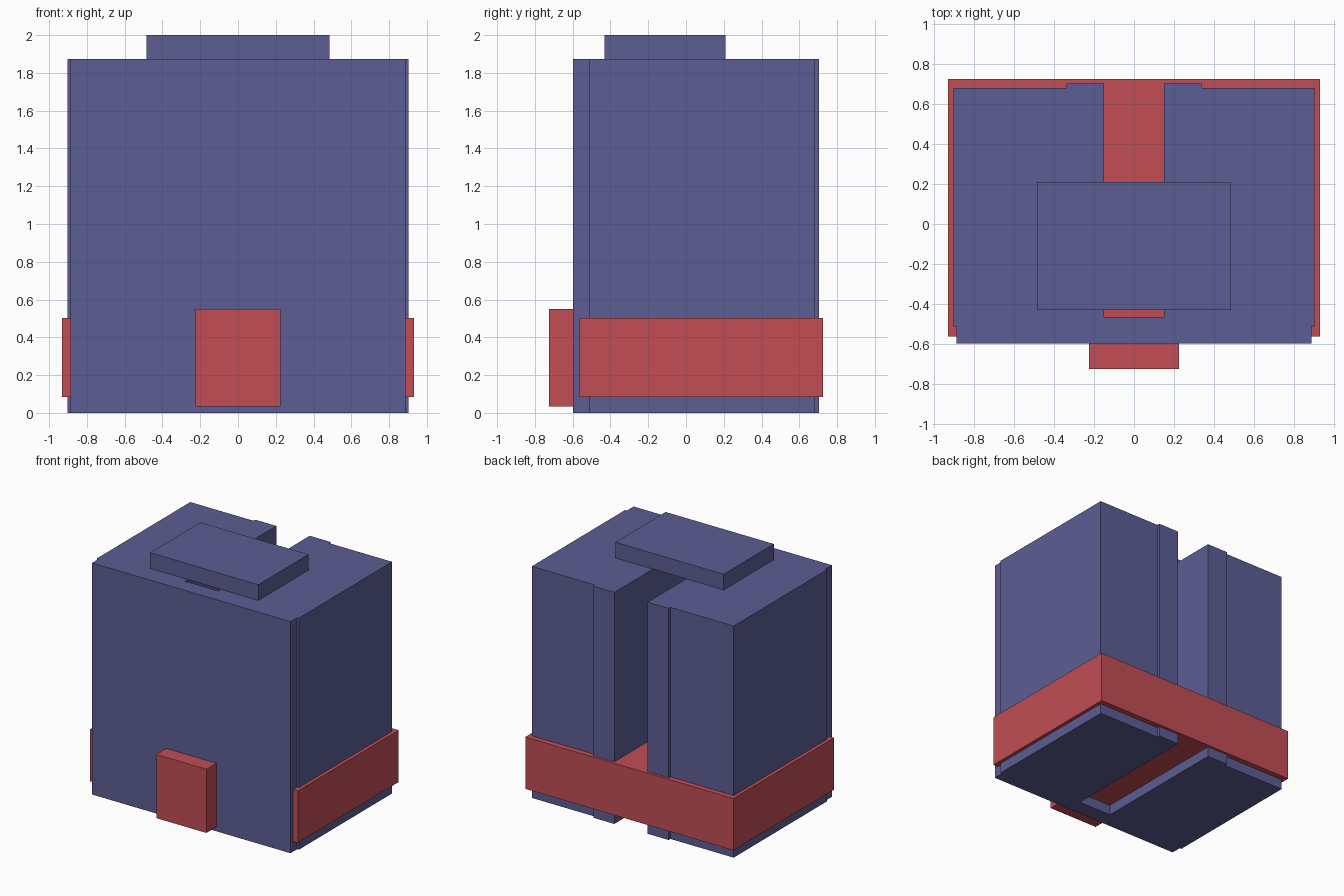
import bpy
import bmesh

cube = bpy.data.objects.get("Cube")
if cube:
    bpy.data.objects.remove(cube, do_unlink=True)


def material(name, rgb):
    mat = bpy.data.materials.new(name)
    mat.use_nodes = True
    color = (*rgb, 1.0)
    mat.diffuse_color = color
    mat.node_tree.nodes["Principled BSDF"].inputs["Base Color"].default_value = color
    return mat


BLUE = material("slate blue", (0.107, 0.112, 0.296))
RED = material("muted red", (0.539, 0.076, 0.093))


def prism(name, outline, bottom, top, mat):
    """Extrude a flat outline straight up."""
    bm = bmesh.new()
    base = bm.faces.new([bm.verts.new((x, y, bottom)) for x, y in outline])
    extruded = bmesh.ops.extrude_face_region(bm, geom=[base], use_keep_orig=True)
    moved = [v for v in extruded["geom"] if isinstance(v, bmesh.types.BMVert)]
    bmesh.ops.translate(bm, verts=moved, vec=(0, 0, top - bottom))
    bmesh.ops.recalc_face_normals(bm, faces=bm.faces)
    mesh = bpy.data.meshes.new(name)
    bm.to_mesh(mesh)
    bm.free()
    mesh.materials.append(mat)
    obj = bpy.data.objects.new(name, mesh)
    bpy.context.collection.objects.link(obj)
    return obj


def block(name, half_width, front, back, bottom, top, mat):
    outline = [(-half_width, front), (half_width, front),
               (half_width, back), (-half_width, back)]
    return prism(name, outline, bottom, top, mat)


# Slotted body: half outline from the front round to the slot, then mirrored
half = [(0.887, -0.597), (0.887, -0.513), (0.903, -0.513), (0.903, 0.68),
        (0.337, 0.68), (0.337, 0.703), (0.149, 0.703), (0.149, -0.465)]
body_outline = half + [(-x, y) for x, y in reversed(half)]
prism("slotted_body", body_outline, 0.0, 1.873, BLUE)

# Cap bridging the slot
block("top_cap", 0.484, -0.431, 0.21, 1.873, 2.0, BLUE)

# Band around the sides and back, closing the slot floor
block("lower_band", 0.931, -0.563, 0.724, 0.083, 0.502, RED)

# Raised block on the front
block("front_block", 0.224, -0.724, -0.597, 0.035, 0.55, RED)
